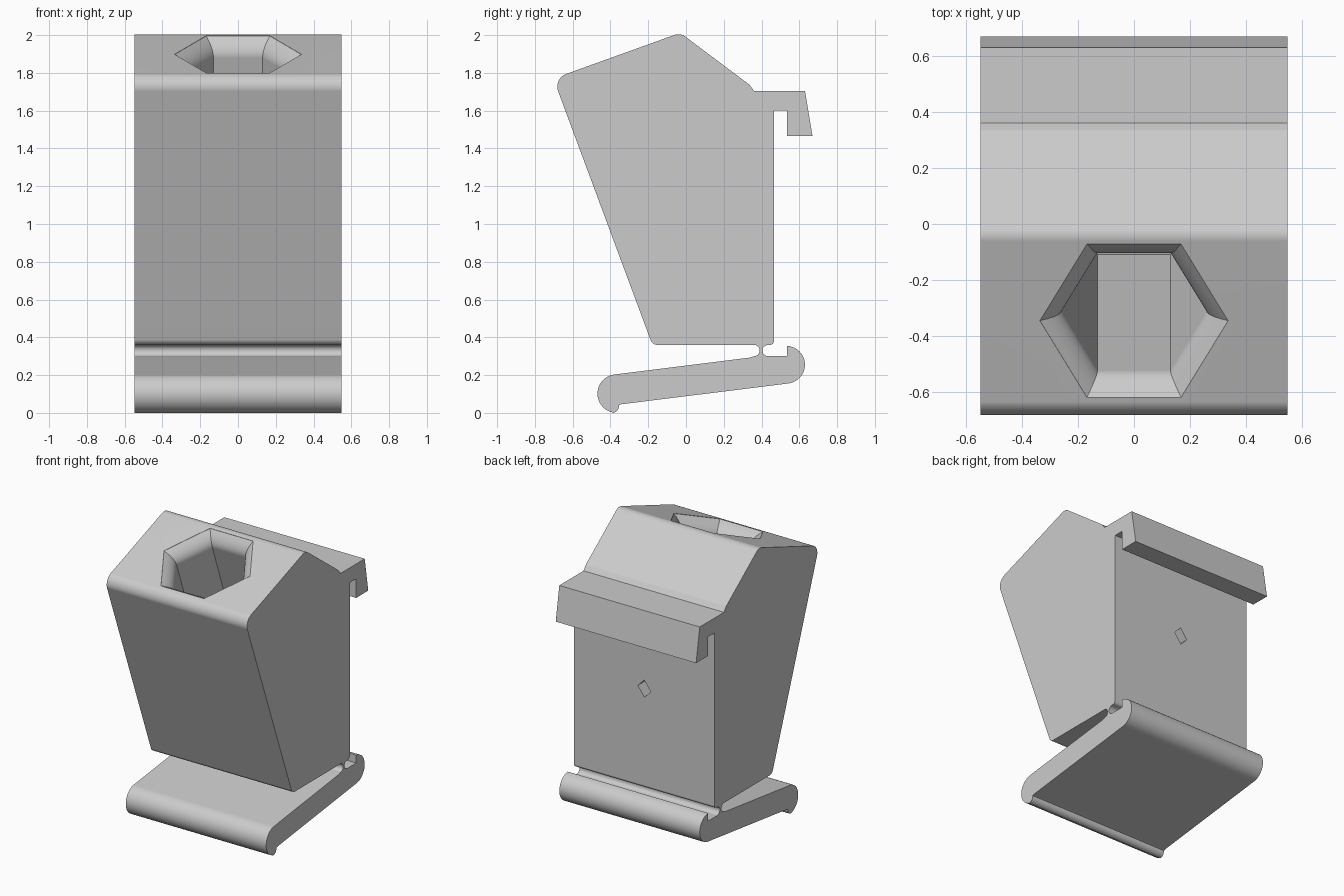
import bpy, bmesh
from math import sin, cos, pi, radians
from mathutils import Vector, Matrix

old = bpy.data.objects.get("Cube")
if old:
    bpy.data.objects.remove(old, do_unlink=True)

HALF_WIDTH = 0.548
COLOUR = (0.6, 0.6, 0.6, 1)
grey = bpy.data.materials.new("Plain grey")
grey.use_nodes = True
grey.diffuse_color = COLOUR
grey.node_tree.nodes["Principled BSDF"].inputs["Base Color"].default_value = COLOUR


def arc(y, z, r, start, end, steps=12):
    """Points on a circular arc, angles in degrees."""
    angles = [radians(start + (end - start) * i / steps) for i in range(steps + 1)]
    return [(y + r * cos(a), z + r * sin(a)) for a in angles]


def rounded(corners, steps=6):
    """Outline from (y, z, radius) corners."""
    out = []
    for i, (y, z, r) in enumerate(corners):
        p = Vector((y, z))
        if r == 0:
            out.append((y, z))
            continue
        a = (Vector(corners[i - 1][:2]) - p).normalized()
        b = (Vector(corners[(i + 1) % len(corners)][:2]) - p).normalized()
        half = a.angle(b) / 2
        centre = p + (a + b).normalized() * (r / sin(half))
        reach = r * cos(half) / sin(half)
        start, end = p + a * reach - centre, p + b * reach - centre
        for k in range(steps + 1):
            q = centre + start.lerp(end, k / steps).normalized() * r
            out.append((q.x, q.y))
    return out


def loft(name, rings):
    """Closed solid through rings of equal point count."""
    bm = bmesh.new()
    loops = [[bm.verts.new(p) for p in ring] for ring in rings]
    n = len(loops[0])
    for lo, hi in zip(loops, loops[1:]):
        for i in range(n):
            j = (i + 1) % n
            bm.faces.new((lo[i], lo[j], hi[j], hi[i]))
    bm.faces.new(loops[0][::-1])
    bm.faces.new(loops[-1])
    bmesh.ops.recalc_face_normals(bm, faces=bm.faces)
    mesh = bpy.data.meshes.new(name)
    bm.to_mesh(mesh)
    bm.free()
    mesh.materials.append(grey)
    ob = bpy.data.objects.new(name, mesh)
    bpy.context.collection.objects.link(ob)
    return ob


def extrude(name, outline):
    return loft(name, [[(x, y, z) for y, z in outline]
                       for x in (-HALF_WIDTH, HALF_WIDTH)])


# Body with peaked roof and rear hook
body = extrude("body", rounded([
    (-0.178, 0.36, 0.04), (-0.702, 1.77, 0.07), (-0.03, 2.012, 0.06),
    (0.335, 1.738, 0.03), (0.36, 1.705, 0), (0.63, 1.705, 0),
    (0.67, 1.465, 0), (0.535, 1.465, 0), (0.535, 1.6, 0),
    (0.465, 1.6, 0), (0.465, 0.36, 0.02)]))

# Thin flexible hinge
hinge = extrude("hinge", arc(0.36, 0.33, 0.03, 90, -90) + arc(0.435, 0.33, 0.03, 270, 90))

# Slanted base flap with rounded ends and rear catch
base = extrude("base_flap",
               [(0.36, 0.3), (0.535, 0.3)] + arc(0.53, 0.255, 0.1, 87, -83, 16)
               + [(-0.34, 0.046)] + arc(-0.39, 0.035, 0.035, 10, -90, 6)
               + arc(-0.367, 0.102, 0.102, 258, 97, 16) + [(0.34, 0.293)])

# Deep hexagonal pocket with a flared rim, square to the front roof slope
tilt = Matrix.Translation((0, -0.345, 1.897)) @ Matrix.Rotation(radians(19.8), 4, "X")


def hexagon(radius, depth):
    return [tilt @ Vector((radius * cos(k * pi / 3), radius * sin(k * pi / 3), -depth))
            for k in range(6)]


flare = [(0.336 - 0.076 * (1 - (1 - s / 6) ** 2), 0.1 * s / 6) for s in range(7)]
pocket = loft("pocket_cutter", [hexagon(r, d) for r, d in [(0.336, -0.05)] + flare + [(0.26, 1.32)]])

# Small diamond recess in the back wall
recess = loft("recess_cutter", [[(-0.05, y, 1.05), (0, y, 1.12), (0.05, y, 1.07), (0, y, 1.0)]
                                for y in (0.35, 0.5)])

for cutter in (pocket, recess):
    cutter.hide_render = True
    cut = body.modifiers.new(cutter.name, "BOOLEAN")
    cut.operation = "DIFFERENCE"
    cut.solver = "EXACT"
    cut.object = cutter

# Bake the cuts, then smooth the rounded corners
bpy.context.view_layer.update()
cut_mesh = bpy.data.meshes.new_from_object(body.evaluated_get(bpy.context.evaluated_depsgraph_get()))
body.modifiers.clear()
body.data = cut_mesh
for cutter in (pocket, recess):
    bpy.data.objects.remove(cutter, do_unlink=True)

for ob in (body, hinge, base):
    bpy.ops.object.select_all(action="DESELECT")
    ob.select_set(True)
    bpy.context.view_layer.objects.active = ob
    bpy.ops.object.shade_smooth_by_angle(angle=radians(25))
    weighted = ob.modifiers.new("flat_faces", "WEIGHTED_NORMAL")
    weighted.keep_sharp = True
